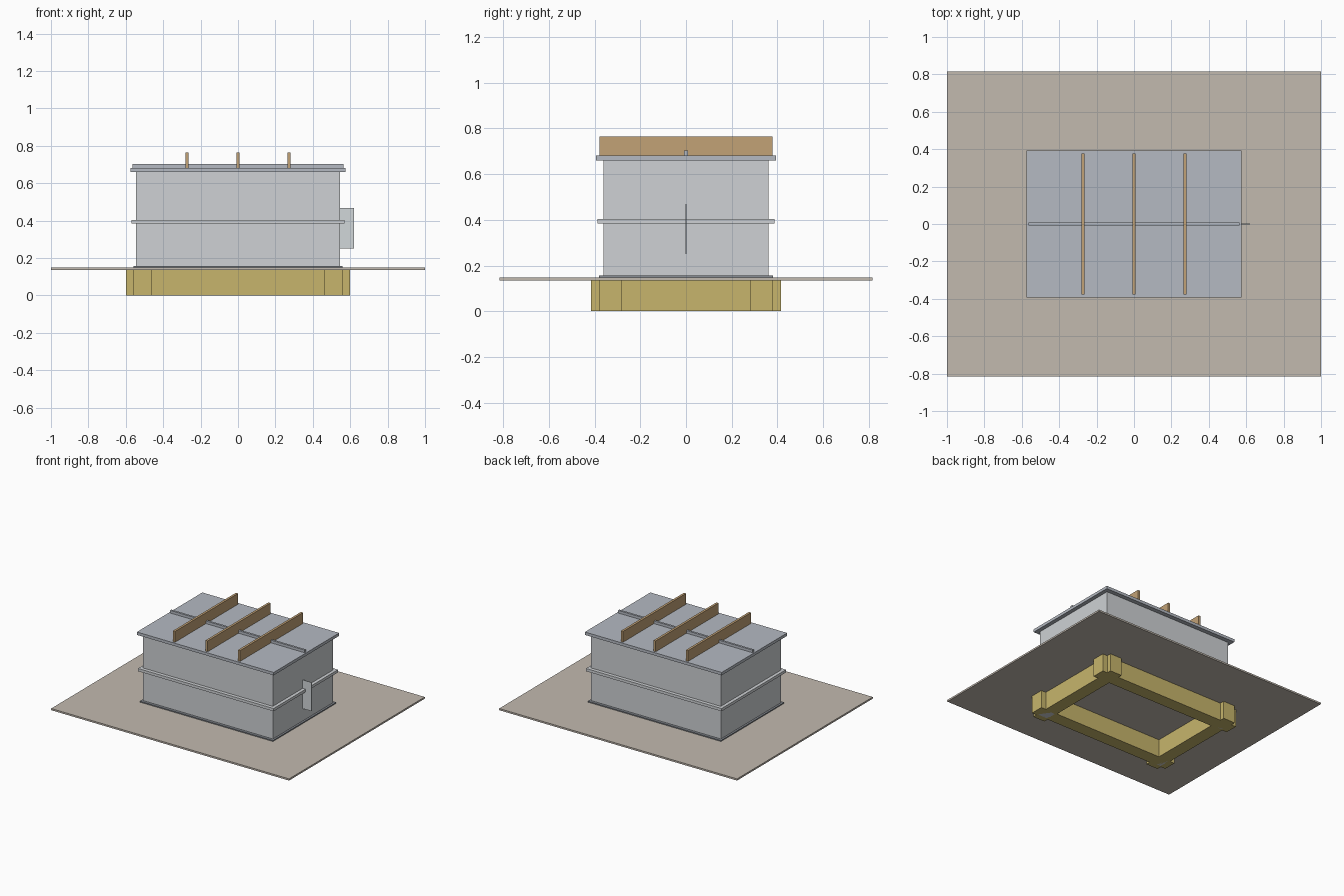
import bpy, bmesh
from mathutils import Matrix, Vector

if "Cube" in bpy.data.objects:
    bpy.data.objects.remove(bpy.data.objects["Cube"])


def paint(name, rgb):
    m = bpy.data.materials.new(name)
    m.diffuse_color = (*rgb, 1)
    m.use_nodes = True
    m.node_tree.nodes["Principled BSDF"].inputs["Base Color"].default_value = m.diffuse_color
    return m


FOOT = paint("ochre", (0.57, 0.46, 0.15))
EARTH = paint("earth", (0.54, 0.49, 0.43))
WALL = paint("wall_grey", (0.62, 0.64, 0.66))
DARK = paint("dark_grey", (0.25, 0.27, 0.30))
ROOF = paint("slate", (0.46, 0.49, 0.54))
WOOD = paint("brown_wood", (0.54, 0.36, 0.18))
PALE = paint("pale_grey", (0.64, 0.68, 0.70))


def boxes(name, mat, spans):
    """One object made of boxes, each given as (x0, x1, y0, y1, z0, z1)."""
    bm = bmesh.new()
    for x0, x1, y0, y1, z0, z1 in spans:
        mid = Vector((x0 + x1, y0 + y1, z0 + z1)) / 2
        size = Matrix.Diagonal((x1 - x0, y1 - y0, z1 - z0, 1))
        bmesh.ops.create_cube(bm, size=1, matrix=Matrix.Translation(mid) @ size)
    me = bpy.data.meshes.new(name)
    bm.to_mesh(me)
    bm.free()
    me.materials.append(mat)
    ob = bpy.data.objects.new(name, me)
    bpy.context.collection.objects.link(ob)
    return ob


def frame(x, y, t, z0, z1, long_x=True):
    """Four butted bars forming a rectangular ring of outer half size x, y."""
    a, b = (x, y - t) if long_x else (x - t, y)
    return [(-a, a, -y, -y + t, z0, z1), (-a, a, y - t, y, z0, z1),
            (-x, -x + t, -b, b, z0, z1), (x - t, x, -b, b, z0, z1)]


# Foundation beams crossing at the corners, with grey corner piers
for s, side in ((-1, "low"), (1, "high")):
    boxes("footing_long_" + side, FOOT,
          [(-0.60, 0.60, s * 0.33 - 0.05, s * 0.33 + 0.05, 0, 0.135)])
    boxes("footing_cross_" + side, FOOT,
          [(s * 0.51 - 0.05, s * 0.51 + 0.05, -0.415, 0.415, 0, 0.135)])
boxes("corner_piers", WALL,
      [(sx * 0.51 - 0.04, sx * 0.51 + 0.04, sy * 0.33 - 0.04, sy * 0.33 + 0.04, 0, 0.135)
       for sx in (-1, 1) for sy in (-1, 1)])

# Ground sheet and damp course under the walls
boxes("ground_sheet", EARTH, [(-1, 1, -0.815, 0.815, 0.135, 0.148)])
boxes("damp_course", DARK, frame(0.56, 0.38, 0.10, 0.148, 0.156))

# Walls: sill plus nine courses of planks with alternating corner laps
T, DOOR, DOOR_TOP = 0.06, 0.09, 0.44
levels = [0.156] + [0.165 + 0.055 * i for i in range(10)]
for i, (z0, z1) in enumerate(zip(levels, levels[1:])):
    bars = frame(0.545, 0.36, T, z0, z1, i % 2 == 0)
    if z1 < DOOR_TOP + 0.01:  # split the back plank around the door
        x0, x1, y0, y1, _, _ = bars[1]
        bars[1:2] = [(x0, -DOOR, y0, y1, z0, z1), (DOOR, x1, y0, y1, z0, z1)]
    boxes("wall_course_%d" % i, WALL, bars)
boxes("back_door", WALL, [(-DOOR, DOOR, 0.36 - T, 0.36, 0.156, DOOR_TOP)])

# Projecting band around the walls
boxes("wall_band", WALL, frame(0.57, 0.387, 0.09, 0.383, 0.404))

# Thin upright panel on the right side
boxes("side_panel", PALE, [(0.50, 0.62, -0.002, 0.002, 0.25, 0.468)])

# Roof slab, centre strip and cross beams
boxes("roof_slab", ROOF, [(-0.575, 0.575, -0.393, 0.393, 0.66, 0.682)])
boxes("roof_strip", ROOF, [(-0.565, 0.565, -0.008, 0.008, 0.682, 0.702)])
for i in (-1, 0, 1):
    x = i * 0.273
    boxes("roof_beam_%d" % (i + 2), WOOD,
          [(x - 0.009, x + 0.009, -0.378, 0.378, 0.682, 0.764)])
